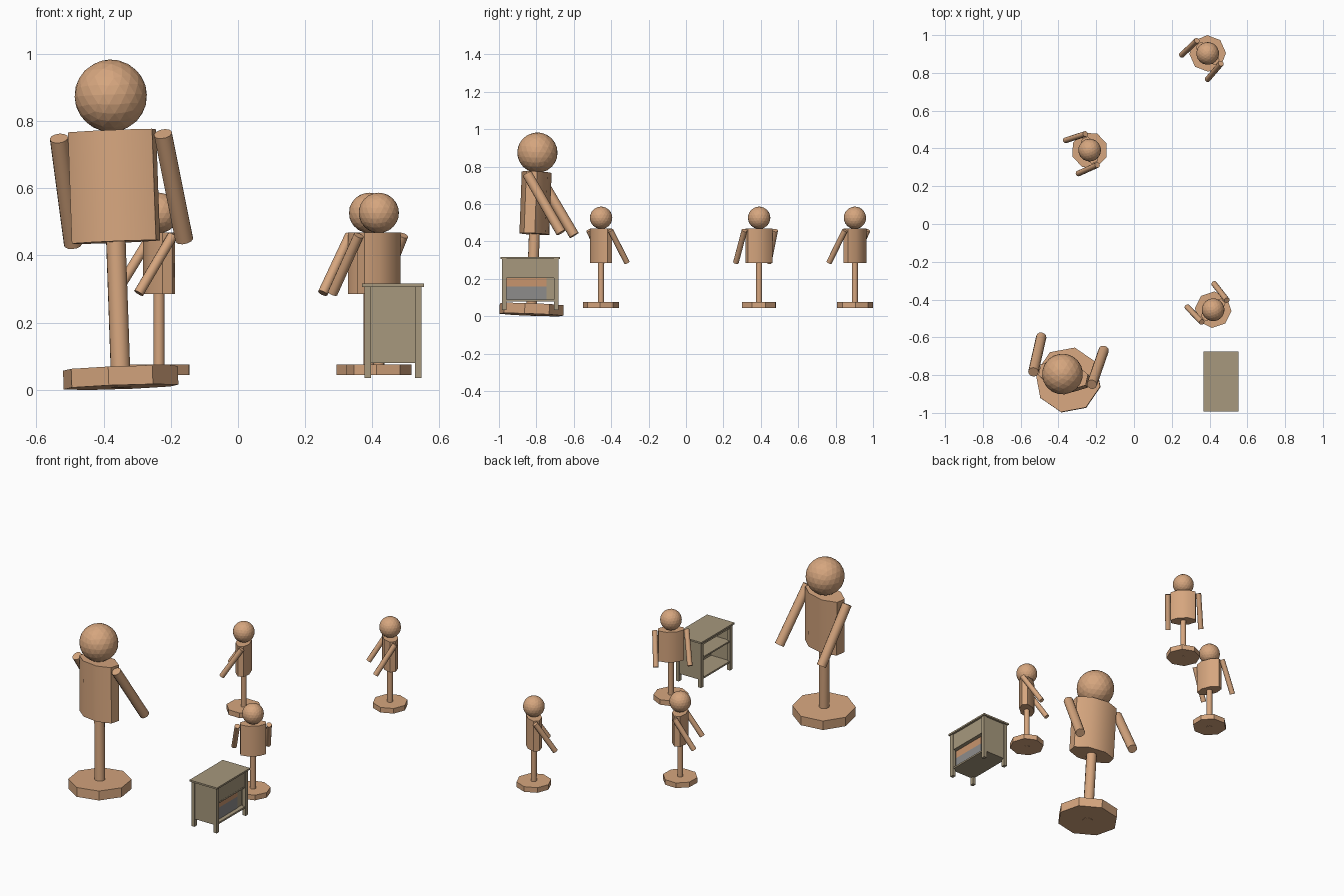
import bpy, bmesh, math
from mathutils import Matrix, Vector

if "Cube" in bpy.data.objects:
    bpy.data.objects.remove(bpy.data.objects["Cube"])


def material(name, rgb):
    m = bpy.data.materials.new(name)
    m.diffuse_color = (*rgb, 1)
    m.use_nodes = True
    m.node_tree.nodes["Principled BSDF"].inputs["Base Color"].default_value = m.diffuse_color
    return m


WOOD = material("warm wood", (0.67, 0.38, 0.21))
KHAKI = material("khaki paint", (0.385, 0.315, 0.205))
GREY = material("grey panel", (0.27, 0.265, 0.26))
ORANGE = material("orange panel", (0.58, 0.30, 0.155))


def finish(bm, name, mat, matrix=None, smooth=0):
    """Turn a bmesh into a named object, optionally smooth shaded."""
    if matrix is not None:
        bm.transform(matrix)
    bmesh.ops.recalc_face_normals(bm, faces=bm.faces)
    mesh = bpy.data.meshes.new(name)
    bm.to_mesh(mesh)
    bm.free()
    mesh.materials.append(mat)
    ob = bpy.data.objects.new(name, mesh)
    bpy.context.collection.objects.link(ob)
    if smooth:
        bpy.ops.object.select_all(action='DESELECT')
        ob.select_set(True)
        bpy.context.view_layer.objects.active = ob
        bpy.ops.object.shade_smooth_by_angle(angle=math.radians(smooth))
    return ob


def rod(name, p, q, r, sides, matrix, smooth=0, squash=1.0, twist=0.0):
    """Cylinder from p to q, with optional elliptical section."""
    p, q = Vector(p), Vector(q)
    d = q - p
    bm = bmesh.new()
    bmesh.ops.create_cone(bm, cap_ends=True, segments=sides, radius1=r, radius2=r, depth=d.length)
    rot = d.to_track_quat('Z', 'Y').to_matrix().to_4x4() if abs(d.x) + abs(d.y) > 1e-6 else Matrix()
    local = (Matrix.Translation((p + q) / 2) @ rot @ Matrix.Diagonal((1, squash, 1, 1))
             @ Matrix.Rotation(math.radians(twist), 4, 'Z'))
    return finish(bm, name, WOOD, matrix @ local, smooth)


def box(name, x, y, z, mat=KHAKI):
    bm = bmesh.new()
    bmesh.ops.create_cube(bm, size=1)
    size = (x[1] - x[0], y[1] - y[0], z[1] - z[0], 1)
    mid = ((x[0] + x[1]) / 2, (y[0] + y[1]) / 2, (z[0] + z[1]) / 2)
    return finish(bm, name, mat, Matrix.Translation(mid) @ Matrix.Diagonal(size))


def figure(tag, pos, yaw, scale=1.0, up=(0, 0, 1)):
    """Standing figure on a round plinth; local +y is forward."""
    tilt = Vector((0, 0, 1)).rotation_difference(Vector(up)).to_matrix().to_4x4()
    m = (Matrix.Translation(pos) @ tilt @ Matrix.Rotation(math.radians(yaw), 4, 'Z')
         @ Matrix.Scale(scale, 4))
    rod(tag + "_base", (0, 0, 0), (0, 0, 0.031), 0.097, 8, m)
    rod(tag + "_pole", (0, 0, -0.0008), (0, 0, 0.245), 0.0165, 12, m, 40)
    rod(tag + "_torso", (0, 0, 0.24), (0, 0, 0.424), 0.077, 8, m, 50, 0.55, 22.5)
    for side, s in (("left", -1), ("right", 1)):
        rod(f"{tag}_{side}_arm", (s * 0.088, -0.01, 0.415), (s * 0.094, 0.101, 0.243),
            0.0152, 12, m, 40)
    bm = bmesh.new()
    bmesh.ops.create_icosphere(bm, subdivisions=3, radius=0.06)
    finish(bm, tag + "_head", WOOD, m @ Matrix.Translation((0, 0, 0.482)))


# Figures: one large and leaning, three small
figure("large_figure", (-0.348, -0.827, 0.0085), -12, 1.8, (-0.03, 0.032, 0.85))
figure("small_figure_back", (0.39, 0.903, 0.0446), 136.5)
figure("small_figure_middle", (-0.235, 0.391, 0.0446), 111)
figure("small_figure_front", (0.419, -0.454, 0.0446), 41)

# Cabinet: top slab and four legs
box("cabinet_top", (0.369, 0.553), (-0.992, -0.674), (0.306, 0.316))
for i, x in enumerate((0.376, 0.526)):
    for j, y in enumerate((-0.984, -0.706)):
        box(f"cabinet_leg_{i}{j}", (x, x + 0.02), (y, y + 0.024), (0.035, 0.307))

# Cabinet: end panels, shelves and drawer panel
for n, y in (("front", -0.979), ("back", -0.699)):
    box(f"cabinet_{n}_panel", (0.39, 0.532), (y, y + 0.012), (0.08, 0.307))
box("cabinet_bottom_shelf", (0.38, 0.541), (-0.97, -0.695), (0.08, 0.09))
box("cabinet_middle_shelf", (0.38, 0.541), (-0.97, -0.695), (0.205, 0.214))
box("cabinet_upper_panel", (0.53, 0.54), (-0.962, -0.704), (0.205, 0.307))
box("cabinet_top_rail", (0.38, 0.39), (-0.962, -0.704), (0.288, 0.307))

# Recessed inner panel with two coloured plates
box("inner_panel", (0.508, 0.514), (-0.97, -0.69), (0.085, 0.21))
box("grey_plate", (0.513, 0.517), (-0.967, -0.745), (0.088, 0.16), GREY)
box("orange_plate", (0.513, 0.517), (-0.967, -0.745), (0.16, 0.207), ORANGE)
